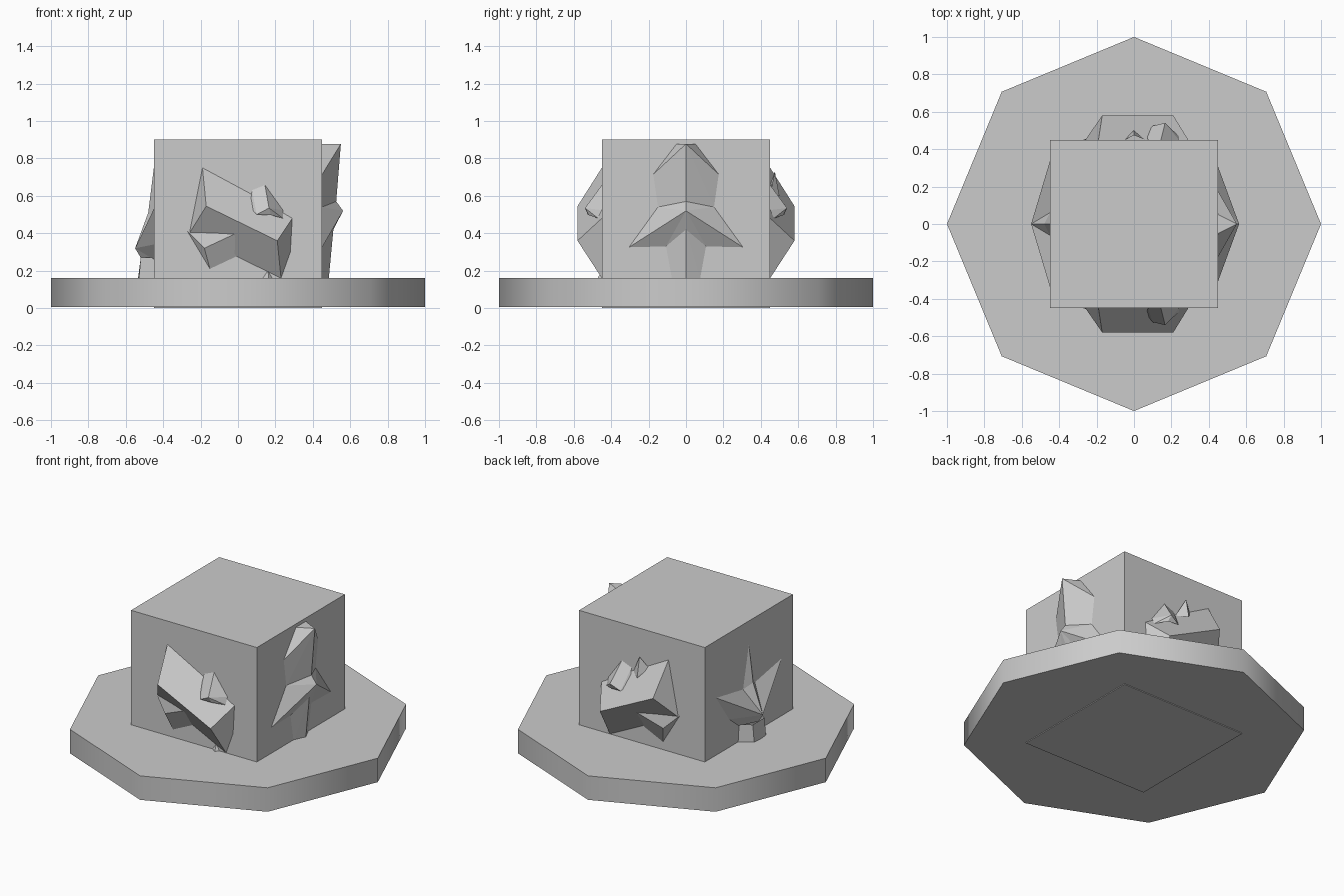
import bpy, bmesh, math
from mathutils import Vector


def patch(name, verts, faces, out, mirror=False):
    """Faceted shell piece; every face is turned to look along 'out'."""
    bm = bmesh.new()
    vs = [bm.verts.new(v) for v in verts]
    for f in faces:
        face = bm.faces.new([vs[i] for i in f])
        face.normal_update()
        if face.normal.dot(Vector(out)) < 0:
            face.normal_flip()
    me = bpy.data.meshes.new(name)
    bm.to_mesh(me)
    bm.free()
    ob = bpy.data.objects.new(name, me)
    bpy.context.collection.objects.link(ob)
    if mirror:
        m = ob.modifiers.new("mirror", 'MIRROR')
        m.use_axis = (False, True, False)
    return ob


# Octagonal base plate
bpy.ops.mesh.primitive_cylinder_add(vertices=8, radius=1, depth=0.155, location=(0, 0, 0.0825))
base = bpy.context.object
base.name = "base_plate"
bpy.ops.object.shade_smooth_by_angle(angle=math.radians(60))

# Block
bpy.ops.mesh.primitive_cube_add(size=0.9, location=(0, 0, 0.45))
bpy.context.object.name = "block"

# Large bulge on the front, mirrored to the back
patch("side_bulge",
      [(-.19, -.45, .75), (-.17, -.58, .545), (.21, -.58, .36), (.29, -.45, .48),
       (.07, -.45, .61), (-.26, -.45, .40), (.23, -.45, .16), (.28, -.45, .30)],
      [(0, 1, 2, 3, 4), (0, 5, 1), (1, 5, 6, 2), (2, 6, 7, 3)], (0, -1, 0), True)

# Lower wedge of the bulge
patch("side_wedge",
      [(-.27, -.45, .41), (-.02, -.53, .395), (-.18, -.49, .32), (-.15, -.45, .21), (.01, -.45, .285)],
      [(0, 1, 2), (0, 2, 3), (2, 1, 4, 3)], (0, -1, 0), True)

# Upper spike of the bulge
patch("side_spike",
      [(.144, -.45, .658), (.075, -.45, .63), (.064, -.48, .54), (.10, -.525, .50),
       (.166, -.54, .535), (.24, -.45, .524), (.24, -.47, .48), (.176, -.52, .497)],
      [(1, 2, 3), (0, 1, 3, 4), (0, 4, 5), (4, 3, 7), (4, 7, 6), (4, 6, 5)], (0, -1, 0), True)

# Small spike on the back and small tip low on the front
patch("back_spike",
      [(0, .475, .73), (-.05, .45, .66), (.06, .45, .61), (.0, .50, .60)],
      [(0, 1, 3), (0, 3, 2)], (0, 1, 0))
patch("front_tip",
      [(.16, -.45, .20), (.13, -.45, .155), (.185, -.45, .155), (.165, -.475, .155)],
      [(0, 1, 3), (0, 3, 2)], (0, -1, 0))

# Right side: crest, winged nose and neck, mirrored across y
patch("right_crest",
      [(.55, 0, .878), (.45, 0, .878), (.45, -.05, .878), (.45, -.175, .715), (.45, -.15, .54), (.525, 0, .57)],
      [(0, 2, 3), (0, 3, 4), (0, 4, 5)], (1, 0, 0), True)
patch("right_crest_top",
      [(.55, 0, .878), (.45, 0, .878), (.45, -.05, .878)], [(0, 1, 2)], (0, 0, 1), True)
patch("right_nose",
      [(.525, 0, .57), (.45, -.15, .54), (.45, -.305, .325), (.562, 0, .52), (.51, 0, .42), (.45, -.107, .33)],
      [(0, 1, 3), (1, 2, 3), (3, 2, 5), (3, 5, 4)], (1, 0, 0), True)
patch("right_neck",
      [(.51, 0, .42), (.45, -.107, .33), (.45, -.075, .155), (.485, 0, .155)],
      [(0, 1, 2), (0, 2, 3)], (1, 0, 0), True)

# Left side: pointed fan and neck, mirrored across y
patch("left_fan",
      [(-.45, 0, .75), (-.48, 0, .51), (-.45, -.06, .48), (-.45, -.335, .53),
       (-.55, 0, .32), (-.45, -.20, .34), (-.52, 0, .27), (-.45, -.1, .26)],
      [(0, 2, 1), (1, 2, 4), (2, 3, 4), (4, 3, 5), (4, 5, 7), (4, 7, 6)], (-1, 0, 0), True)
patch("left_neck",
      [(-.52, 0, .27), (-.52, -.06, .27), (-.45, -.10, .27),
       (-.535, 0, .155), (-.53, -.06, .155), (-.45, -.11, .155)],
      [(0, 1, 4, 3), (1, 2, 5, 4)], (-1, -.5, 0), True)
